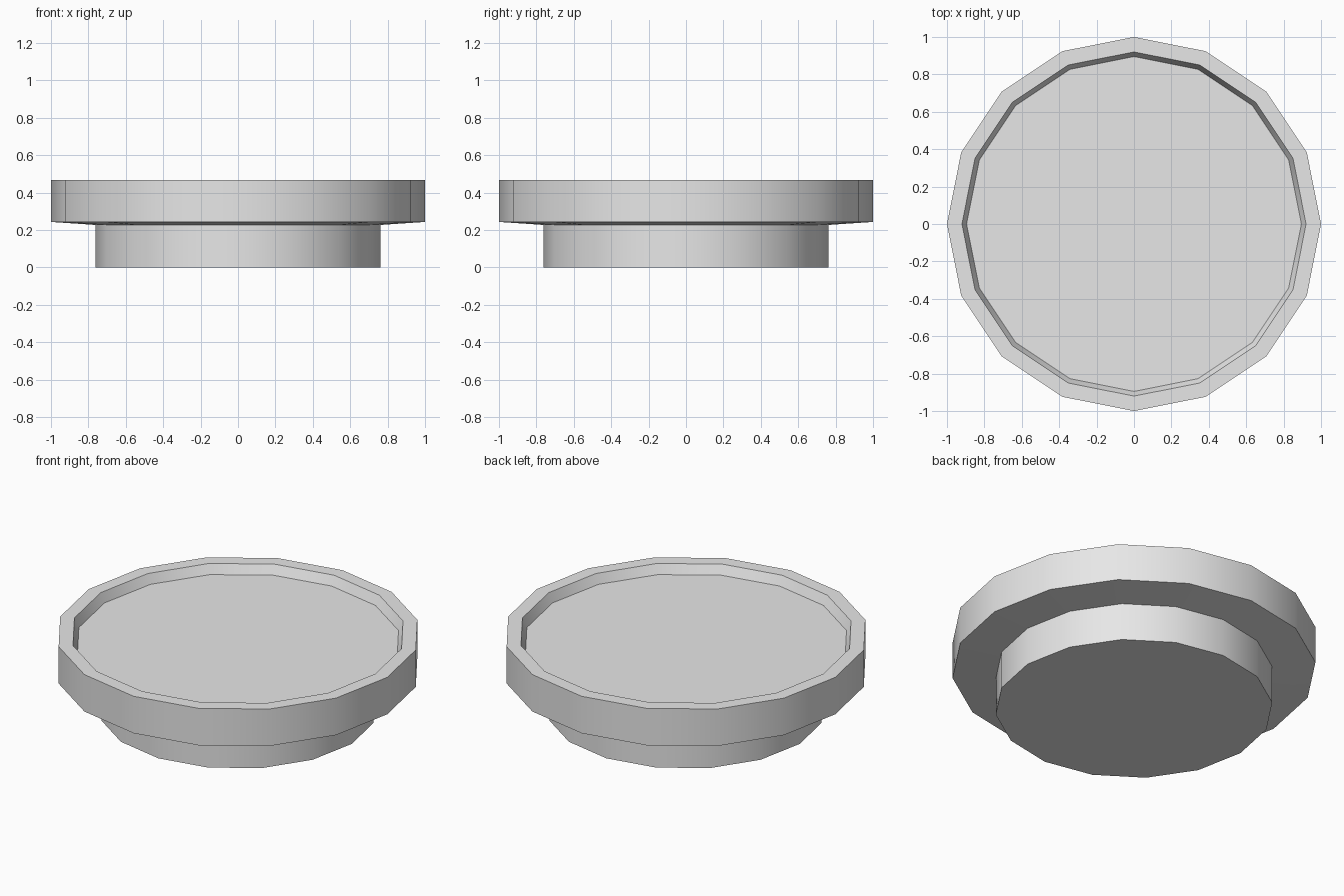
import bpy
import bmesh
from math import cos, sin, tau, radians

cube = bpy.data.objects.get("Cube")
if cube:
    bpy.data.objects.remove(cube, do_unlink=True)

SIDES = 16

grey = bpy.data.materials.new("plain_grey")
grey.use_nodes = True
grey.diffuse_color = (0.8, 0.8, 0.8, 1)
grey.node_tree.nodes["Principled BSDF"].inputs["Base Color"].default_value = (0.8, 0.8, 0.8, 1)


def lathe(name, profile):
    """Spin a (radius, height) profile, listed bottom to top, and cap both ends."""
    bm = bmesh.new()
    angles = [tau * i / SIDES for i in range(SIDES)]
    rings = [[bm.verts.new((r * cos(a), r * sin(a), z)) for a in angles]
             for r, z in profile]
    for low, high in zip(rings, rings[1:]):
        for i in range(SIDES):
            j = (i + 1) % SIDES
            bm.faces.new((low[i], low[j], high[j], high[i]))
    bm.faces.new(rings[0][::-1])
    bm.faces.new(rings[-1])
    mesh = bpy.data.meshes.new(name)
    bm.to_mesh(mesh)
    bm.free()
    mesh.materials.append(grey)
    obj = bpy.data.objects.new(name, mesh)
    bpy.context.collection.objects.link(obj)
    bpy.ops.object.select_all(action="DESELECT")
    obj.select_set(True)
    bpy.context.view_layer.objects.active = obj
    bpy.ops.object.shade_smooth_by_angle(angle=radians(30))
    return obj


# Foot, tray underside, outer wall, flat rim and sunken floor in one turned body
lathe("round_tray", [
    (0.762, 0),
    (0.762, 0.227),
    (1, 0.243),
    (1, 0.467),
    (0.92, 0.467),
    (0.895, 0.411),
])
